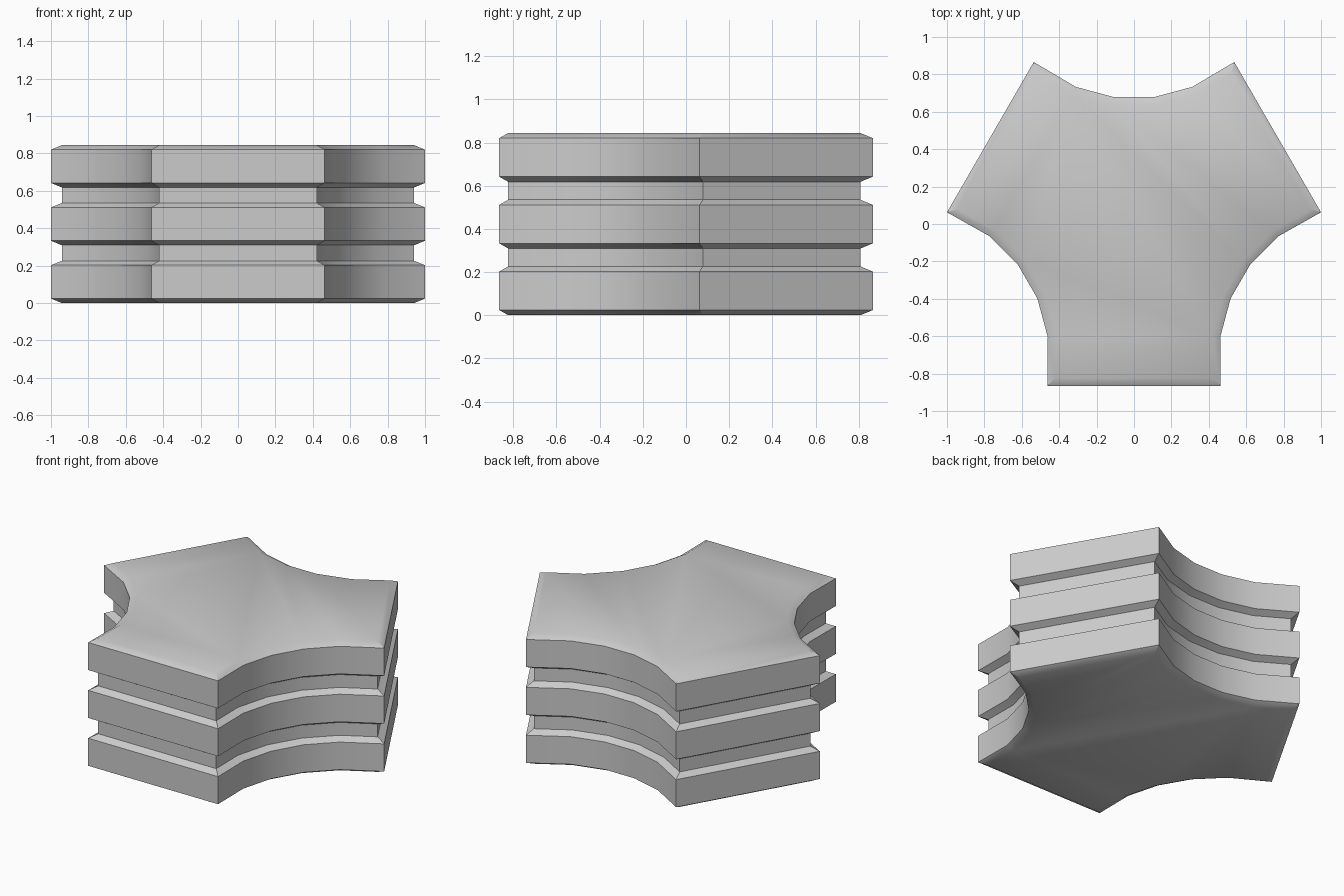
import bpy, bmesh
from math import radians
from mathutils import Vector, Matrix

if "Cube" in bpy.data.objects:
    bpy.data.objects.remove(bpy.data.objects["Cube"])

CY = 0.021            # centre of the three-fold symmetry
INSET = 0.042         # chamfer and groove depth
LAYER, PERIOD, CHAMFER = 0.226, 0.309, 0.024

# One third of the outline, counter-clockwise: back concave curve; flat ends join the thirds
third = [(0.536, 0.845), (0.311, 0.712), (0.105, 0.657),
         (-0.105, 0.657), (-0.311, 0.712), (-0.536, 0.845)]
outline = []
for k in range(3):
    rot = Matrix.Rotation(radians(120 * k), 2)
    outline += [rot @ Vector(p) for p in third]


def offset(points, dist):
    """Mitred inward offset of a counter-clockwise outline."""
    result = []
    for i, p in enumerate(points):
        a = (p - points[i - 1]).normalized()
        b = (points[(i + 1) % len(points)] - p).normalized()
        na, nb = Vector((-a.y, a.x)), Vector((-b.y, b.x))
        result.append(p + (na + nb) * dist / (1 + na.dot(nb)))
    return result


# Vertical profile: three chamfered plates with recessed grooves between
profile = []
for i in range(3):
    z = i * PERIOD
    profile += [(z, INSET), (z + CHAMFER, 0),
                (z + LAYER - CHAMFER, 0), (z + LAYER, INSET)]

# Skin the outline through the profile
bm = bmesh.new()
rings = [[bm.verts.new((p.x, p.y + CY, z)) for p in offset(outline, d)]
         for z, d in profile]
n = len(outline)
for low, high in zip(rings, rings[1:]):
    for i in range(n):
        j = (i + 1) % n
        bm.faces.new((low[i], low[j], high[j], high[i]))
bm.faces.new(rings[-1])
bm.faces.new(rings[0][::-1])
bmesh.ops.recalc_face_normals(bm, faces=bm.faces)

mesh = bpy.data.meshes.new("grooved_three_arm_block")
bm.to_mesh(mesh)
bm.free()
block = bpy.data.objects.new("grooved_three_arm_block", mesh)
bpy.context.collection.objects.link(block)

# Smooth concave walls, sharp chamfers
bpy.context.view_layer.objects.active = block
block.select_set(True)
bpy.ops.object.shade_smooth_by_angle(angle=radians(30))
